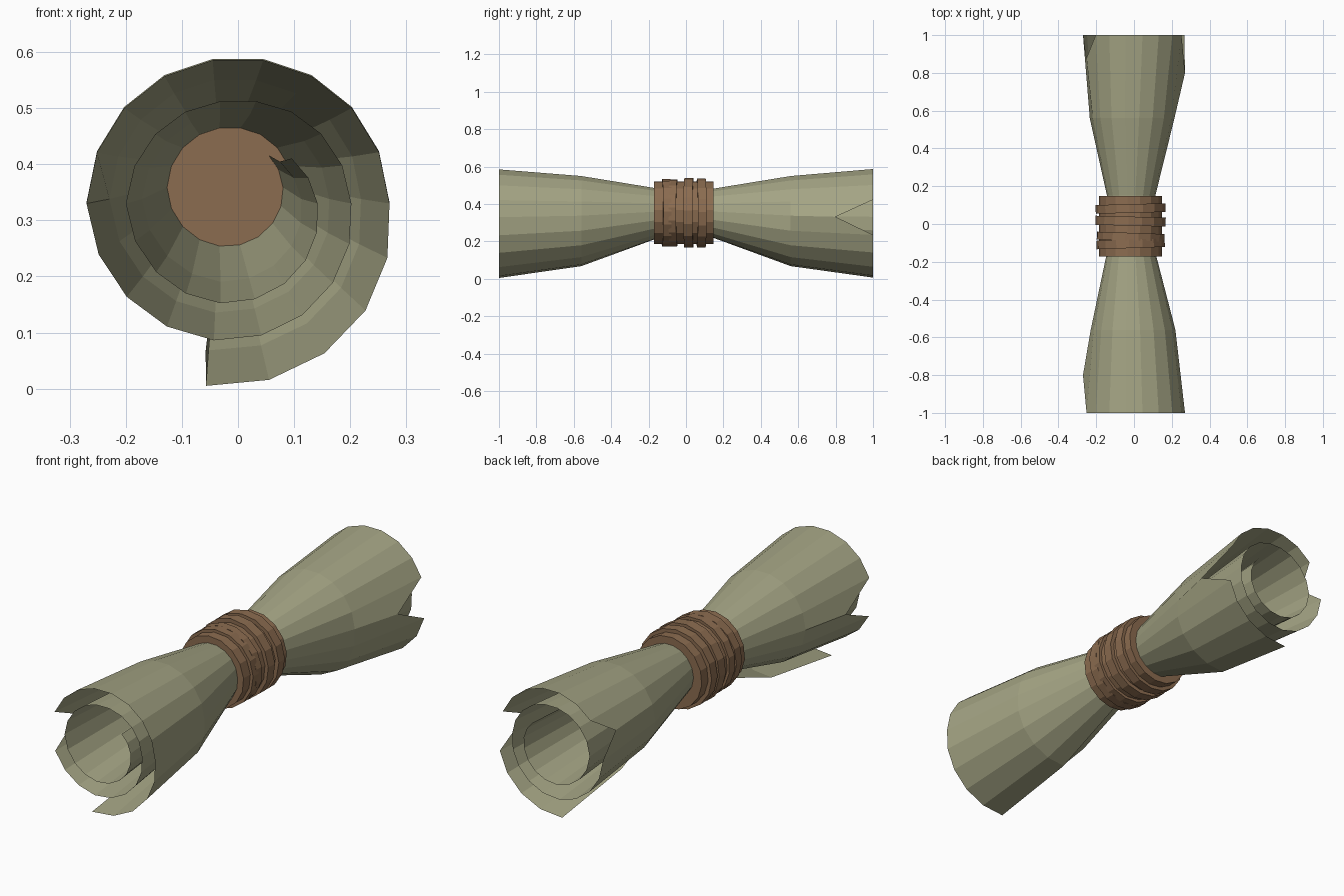
import bpy, bmesh, math, random
from mathutils import Matrix, Vector

if "Cube" in bpy.data.objects:
    bpy.data.objects.remove(bpy.data.objects["Cube"])
random.seed(4)


def material(name, rgb):
    m = bpy.data.materials.new(name)
    m.diffuse_color = (*rgb, 1)
    m.use_nodes = True
    m.node_tree.nodes["Principled BSDF"].inputs["Base Color"].default_value = m.diffuse_color
    return m


def add_object(name, bm, mat):
    me = bpy.data.meshes.new(name)
    bm.to_mesh(me)
    bm.free()
    me.materials.append(mat)
    ob = bpy.data.objects.new(name, me)
    bpy.context.collection.objects.link(ob)
    return ob


hide = material("hide", (0.37, 0.37, 0.23))
cord = material("cord", (0.26, 0.15, 0.08))

# Spiral radius by roll angle (degrees) at the open ends
KEYS = [(-100, .33), (-45, .30), (0, .27), (90, .258), (180, .27), (262, .247),
        (360, .202), (450, .183), (540, .20), (622, .18), (720, .142), (760, .125)]


def spiral(a):
    for (a0, r0), (a1, r1) in zip(KEYS, KEYS[1:]):
        if a <= a1:
            return r0 + (r1 - r0) * (a - a0) / (a1 - a0)
    return KEYS[-1][1]


# Rolled sheet, pinched at the waist: (y, centre x, centre z, scale, offset)
STATIONS = [(-1, 0, .33, 1, 0), (-.56, -.005, .338, .83, 0), (-.15, -.015, .36, .27, .055),
            (.15, -.015, .36, .27, .055), (.56, -.01, .338, .83, 0), (1, 0, .332, 1, 0)]
# Torn notches: (column, station) -> y of the tear's deepest point
TEARS = {(5, 5): .8, (14, 0): -.8, (13, 5): .88}

bm = bmesh.new()
grid = []
for k in range(44):
    a = -100 + 20 * k
    col = []
    for s, (y, cx, cz, scale, off) in enumerate(STATIONS):
        r = spiral(a) * scale + off
        t = math.radians(a)
        col.append(bm.verts.new((cx + r * math.cos(t), TEARS.get((k, s), y),
                                 cz + r * math.sin(t))))
    grid.append(col)
for c0, c1 in zip(grid, grid[1:]):
    for s in range(5):
        bm.faces.new((c0[s], c0[s + 1], c1[s + 1], c1[s]))
bmesh.ops.recalc_face_normals(bm, faces=bm.faces)
add_object("rolled_sheet", bm, hide)


# Cord wraps around the waist
def wrap(name, y, width, radius, tilt):
    bm = bmesh.new()
    bmesh.ops.create_cone(bm, cap_ends=True, segments=16, radius1=radius,
                          radius2=radius, depth=width)
    m = (Matrix.Translation(Vector((-.018, y, .353)))
         @ Matrix.Rotation(math.radians(tilt), 4, 'Z')
         @ Matrix.Rotation(math.radians(90), 4, 'X')
         @ Matrix.Rotation(random.uniform(0, .4), 4, 'Z'))
    bmesh.ops.transform(bm, matrix=m, verts=bm.verts)
    add_object(name, bm, cord)


wrap("wrap_core", -.012, .32, .168, 0)
for i, (y, w, r, tilt) in enumerate([(-.105, .045, .181, 2), (-.067, .04, .181, -2),
                                     (.015, .048, .186, -1.5), (.082, .046, .185, 1.5)]):
    wrap(f"cord_wrap_{i + 1}", y, w, r, tilt)
